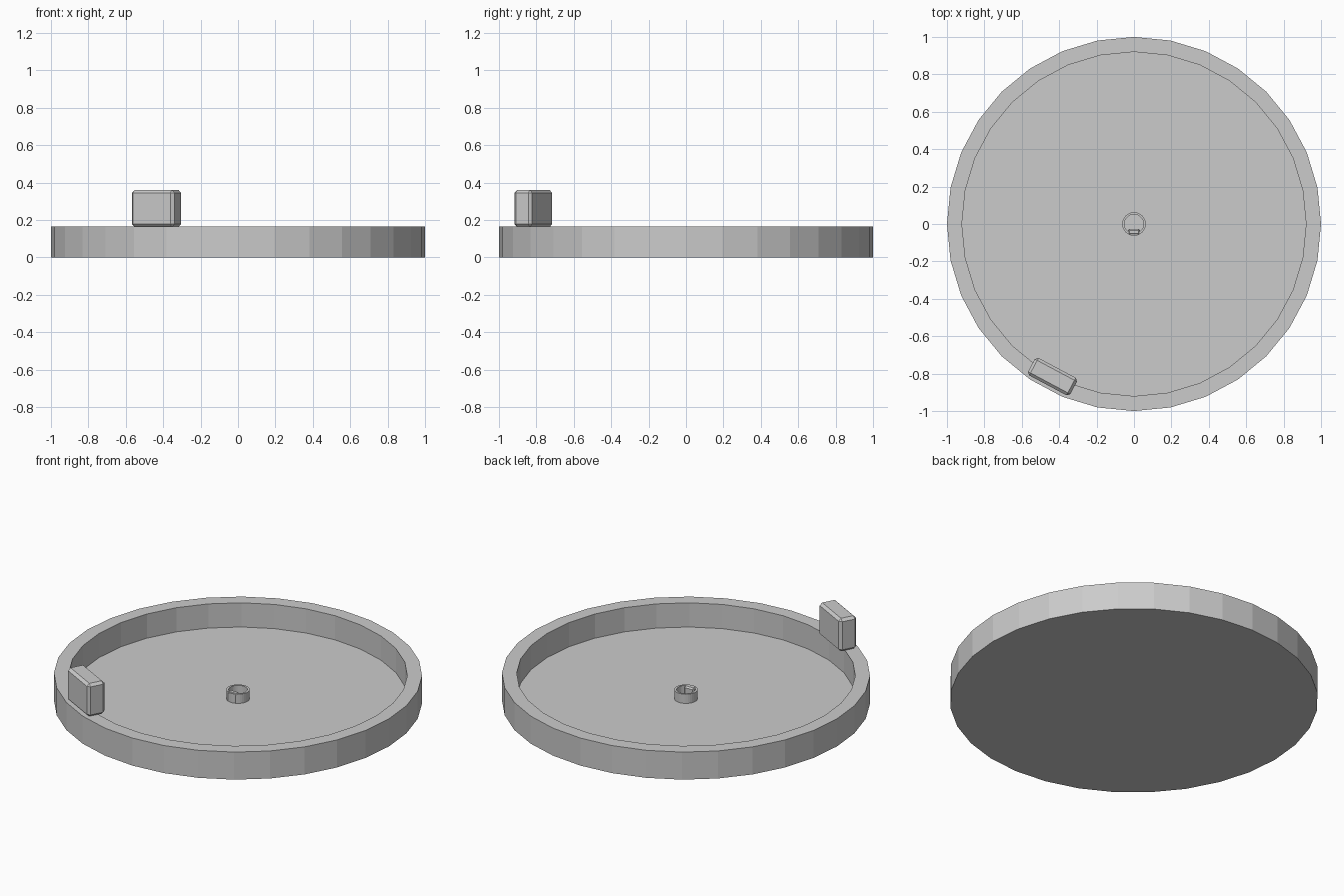
import bpy, bmesh, math

cube = bpy.data.objects.get("Cube")
if cube:
    bpy.data.objects.remove(cube, do_unlink=True)

grey = bpy.data.materials.new("plain grey")
grey.use_nodes = True
colour = (0.6, 0.6, 0.6, 1)
grey.diffuse_color = colour
grey.node_tree.nodes["Principled BSDF"].inputs["Base Color"].default_value = colour


def add_object(name, bm):
    bmesh.ops.recalc_face_normals(bm, faces=bm.faces)
    mesh = bpy.data.meshes.new(name)
    bm.to_mesh(mesh)
    bm.free()
    mesh.materials.append(grey)
    obj = bpy.data.objects.new(name, mesh)
    bpy.context.collection.objects.link(obj)
    return obj


def lathe(name, profile, sides, closed=False):
    """Spin an (r, z) profile round the z axis."""
    bm = bmesh.new()
    verts = [bm.verts.new((r, 0, z)) for r, z in profile]
    edges = [bm.edges.new(pair) for pair in zip(verts, verts[1:])]
    if closed:
        edges.append(bm.edges.new((verts[-1], verts[0])))
    bmesh.ops.spin(bm, geom=verts + edges, cent=(0, 0, 0), axis=(0, 0, 1),
                   angle=math.tau, steps=sides, use_merge=True)
    bmesh.ops.remove_doubles(bm, verts=bm.verts, dist=0.0005)
    # Cap the open ends with flat discs
    bmesh.ops.holes_fill(bm, edges=[e for e in bm.edges if e.is_boundary], sides=0)
    return add_object(name, bm)


def chamfered_box(name, size, location, turn, chamfer):
    bm = bmesh.new()
    bmesh.ops.create_cube(bm, size=1)
    bmesh.ops.scale(bm, vec=size, verts=bm.verts)
    bmesh.ops.bevel(bm, geom=bm.edges[:], offset=chamfer, segments=1, affect='EDGES')
    obj = add_object(name, bm)
    obj.location = location
    obj.rotation_euler.z = turn
    return obj


# Shallow round dish with a raised rim
lathe("dish", [(1, 0), (1, 0.165), (0.92, 0.165), (0.92, 0.02)], 32)

# Small socket at the centre, with a key that flattens its front side
lathe("socket_ring", [(0.063, 0.015), (0.063, 0.075), (0.051, 0.075), (0.051, 0.015)],
      32, closed=True)
chamfered_box("socket_key", (0.066, 0.034, 0.062), (0, -0.043, 0.046), 0, 0.008)

# Pointer block on the rim, set square to one facet
turn = -math.radians(28.1)
reach = 0.925
chamfered_box("rim_pointer", (0.256, 0.106, 0.198),
              (reach * math.sin(turn), -reach * math.cos(turn), 0.262), turn, 0.015)
